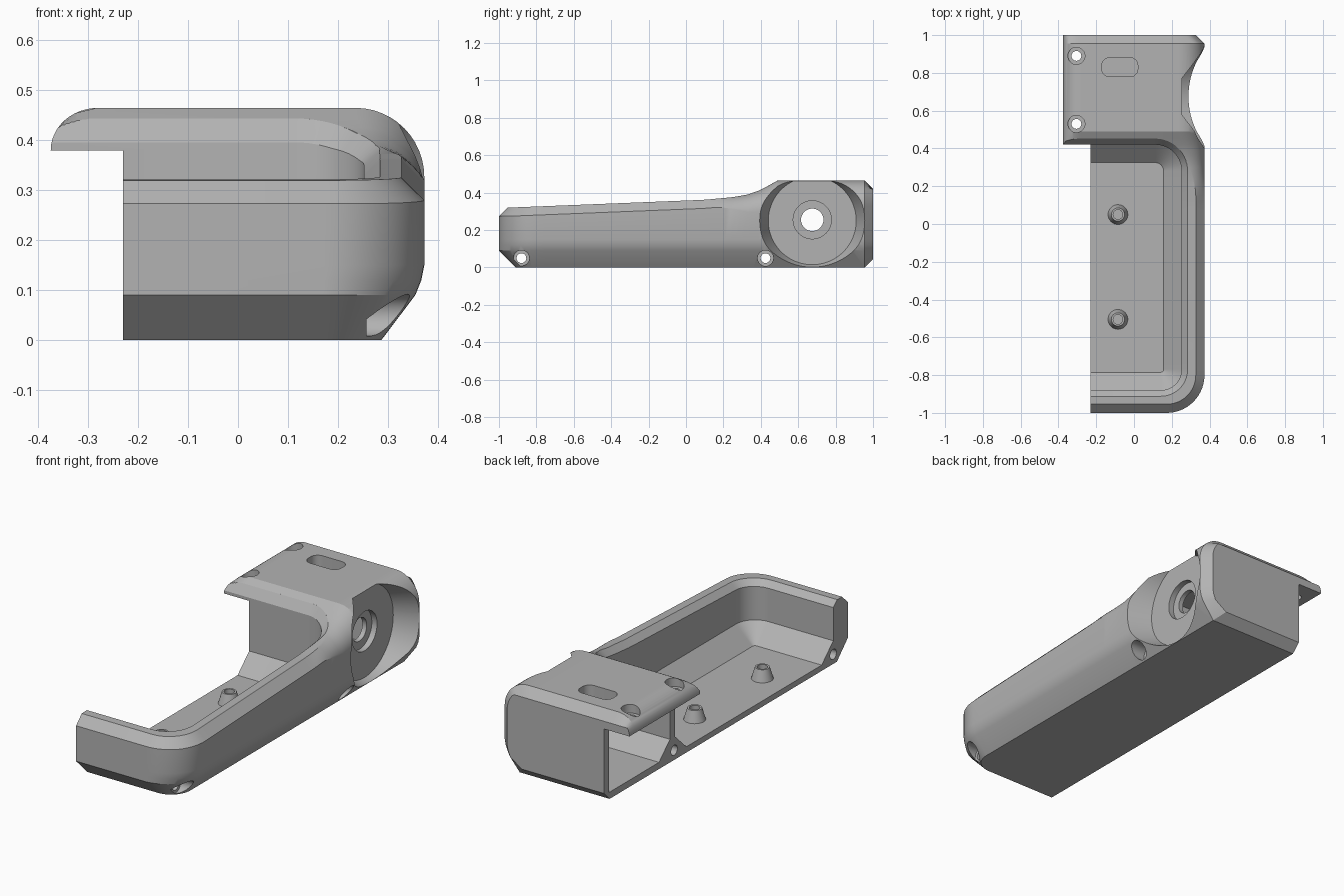
import bpy, bmesh, math
from mathutils import Vector, Matrix

cube = bpy.data.objects.get("Cube")
if cube:
    bpy.data.objects.remove(cube)

grey = bpy.data.materials.new("plain grey plastic")
grey.use_nodes = True
COLOUR = (0.45, 0.45, 0.45, 1)
grey.diffuse_color = COLOUR
grey.node_tree.nodes["Principled BSDF"].inputs["Base Color"].default_value = COLOUR

CUT, FRONT, SIDE = -0.23, -1.0, 0.373


def loft(name, loops):
    """Skin a list of closed loops and cap both ends."""
    bm = bmesh.new()
    rows = [[bm.verts.new(p) for p in loop] for loop in loops]
    n = len(rows[0])
    for a, b in zip(rows, rows[1:]):
        for i in range(n):
            j = (i + 1) % n
            bm.faces.new((a[i], a[j], b[j], b[i]))
    bm.faces.new(rows[0])
    bm.faces.new(rows[-1])
    bmesh.ops.remove_doubles(bm, verts=bm.verts, dist=0.0002)
    bmesh.ops.recalc_face_normals(bm, faces=bm.faces)
    mesh = bpy.data.meshes.new(name)
    bm.to_mesh(mesh)
    bm.free()
    ob = bpy.data.objects.new(name, mesh)
    bpy.context.collection.objects.link(ob)
    mesh.materials.append(grey)
    return ob


def round_cutter(p, axis, stations, seg=48):
    """Turned cutter: stations are (position along axis, radius)."""
    loops = []
    for t, r in stations:
        ring = []
        for k in range(seg):
            a = math.tau * k / seg
            u, v = r * math.cos(a), r * math.sin(a)
            ring.append((t, p[0] + u, p[1] + v) if axis == "x" else (p[0] + u, p[1] + v, t))
        loops.append(ring)
    return loft("cutter", loops)


def boolean(ob, other, op="DIFFERENCE"):
    mod = ob.modifiers.new("cut", "BOOLEAN")
    mod.operation, mod.solver, mod.object = op, "EXACT", other
    bpy.context.view_layer.objects.active = ob
    bpy.ops.object.modifier_apply(modifier=mod.name)
    bpy.data.objects.remove(other)


def smooth(ob, angle=25):
    bpy.ops.object.select_all(action="DESELECT")
    ob.select_set(True)
    bpy.context.view_layer.objects.active = ob
    bpy.ops.object.shade_smooth_by_angle(angle=math.radians(angle))


def ramp(a, b, y):
    t = min(1, max(0, (y - a) / (b - a)))
    return t * t * (3 - 2 * t)


TOP = [(-0.95, 0.32), (-0.4, 0.342), (0.1, 0.362), (0.25, 0.376), (0.33, 0.39),
       (0.4, 0.415), (0.49, 0.465)]


def top(y):
    """Height of the rim along the length."""
    if y <= TOP[0][0]:
        return TOP[0][1]
    for (a, za), (b, zb) in zip(TOP, TOP[1:]):
        if y <= b:
            return za + (zb - za) * (y - a) / (b - a)
    return TOP[-1][1]


def arc(cx, cy, r, a0, a1, steps=14):
    """Plan points with outward normals round a corner."""
    out = []
    for k in range(steps + 1):
        a = math.radians(a0 + (a1 - a0) * k / steps)
        n = Vector((math.cos(a), math.sin(a)))
        out.append((Vector((cx, cy)) + n * r, n))
    return out


def column(p, n):
    """Wall section at one plan point, from underside to top."""
    w, y = n.x, p.y
    c = 0.046 + 0.092 * ramp(0.15, 0.5, y)
    s = ramp(0.1, 0.4, y)
    prof = [(0.09 - 0.004 * w, 0), (0.018 * w, 0.09), (0.006 * w, 0.12), (0, 0.15)]
    for k in range(13):
        t = k / 12
        a = t * math.pi / 2
        d = (1 - s) * t + s * (1 - math.cos(a))
        h = (1 - s) * t + s * math.sin(a)
        prof.append((c * d, -c * (1 - h)))
    pts = []
    for i, (d, z) in enumerate(prof):
        q = p - n * d
        pts.append(Vector((q.x, q.y, z if i < 4 else top(max(y, q.y)) + z)))
    return [Vector((CUT, pts[0].y, 0))] + pts + [Vector((CUT, pts[-1].y, pts[-1].z))]


# Outer body: wall sections swept round the plan, closed by a chamfered back
EAST = Vector((1, 0))
plan = [(Vector((CUT, FRONT)), Vector((0, -1)))] + arc(SIDE - 0.2, FRONT + 0.2, 0.2, -90, 0)
plan += [(Vector((SIDE, -0.78 + 0.03 * k)), EAST) for k in range(1, 43)]
plan += [(Vector((SIDE, y)), EAST) for y in (0.49, 0.52, 0.955)]
loops = [column(p, n) for p, n in plan]
loops.append([Vector((v.x - (0.045 if v.x > CUT + 0.01 else 0), 1,
                      min(0.42, max(0.045, v.z)))) for v in loops[-1]])
shell = loft("half_shell", loops)

# Overhanging roof lip with a rounded outer edge
edge = [(-0.28 - 0.095 * math.cos(a), 0.38 + 0.085 * math.sin(a))
        for a in (math.pi / 2 * k / 12 for k in range(13))]
edge += [(0.15, 0.465), (0.15, 0.38)]
lip = loft("lip", [[(x, y, min(z, cap)) for x, z in edge] for y, cap in
                   ((0.42, 0.4262), (0.49, 0.465), (0.955, 0.465), (1.0, 0.42))])
boolean(shell, lip, "UNION")

# Long tray with sloped floor edges and a chamfered inner rim
IN = 0.252
tray = [(Vector((-0.6, -0.88)), Vector((0, -1)))] + arc(IN - 0.11, -0.77, 0.11, -90, 0)
tray += [(Vector((IN, -0.74 + 0.05 * k)), EAST) for k in range(20)]
tray += arc(IN - 0.14, 0.28, 0.14, 0, 90) + [(Vector((-0.6, 0.42)), Vector((0, 1)))]


def tray_ring(out, height):
    return [(*(p + n * out), height(p.y, (p + n * out).y)) for p, n in tray]


boolean(shell, loft("cutter", [
    tray_ring(-0.095, lambda y, q: 0.03),
    tray_ring(0, lambda y, q: 0.12),
    tray_ring(0, lambda y, q: top(y) - 0.03),
    tray_ring(0.032, lambda y, q: top(q)),
    tray_ring(0.034, lambda y, q: 0.8)]))

# Back compartment, open to the side
section = [(0.55, 0.035), (0.96, 0.035), (0.96, 0.38), (0.46, 0.38), (0.46, 0.12)]
boolean(shell, loft("cutter", [[(x, y, z) for y, z in section] for x in (-0.6, 0.2)]))

# Dished recess with a stepped hole
boolean(shell, round_cutter((0.675, 0.25), "x", [(0.255, 0.235), (0.45, 0.311)], 96))
boolean(shell, round_cutter((0.675, 0.255), "x",
                            [(0.1, 0.06), (0.225, 0.06), (0.225, 0.102), (0.3, 0.102)]))

# Cross screw holes, sunk from the closed side
for y in (-0.88, 0.425):
    boolean(shell, round_cutter((y, 0.05), "x",
                                [(-0.4, 0.026), (0.257, 0.026), (0.257, 0.042), (0.5, 0.042)], 32))

# Lip screw holes and the slot in the roof
for y in (0.53, 0.89):
    boolean(shell, round_cutter((-0.305, y), "z",
                                [(0.3, 0.026), (0.42, 0.026), (0.42, 0.045), (0.6, 0.045)], 32))
slot = [p for cx, cy, a in ((-0.02, 0.84, 0), (-0.13, 0.84, 90), (-0.13, 0.82, 180), (-0.02, 0.82, 270))
        for p, n in arc(cx, cy, 0.04, a, a + 90, 8)]
boolean(shell, loft("cutter", [[(p.x, p.y, z) for p in slot] for z in (0.3, 0.6)]))
smooth(shell)

# Hollow tapered posts on the tray floor
for name, y in (("front_post", -0.505), ("back_post", 0.05)):
    post = round_cutter((-0.085, y), "z",
                        [(0.025, 0.054), (0.09, 0.035), (0.09, 0.025), (0.04, 0.025)], 32)
    post.name = name
    smooth(post)
